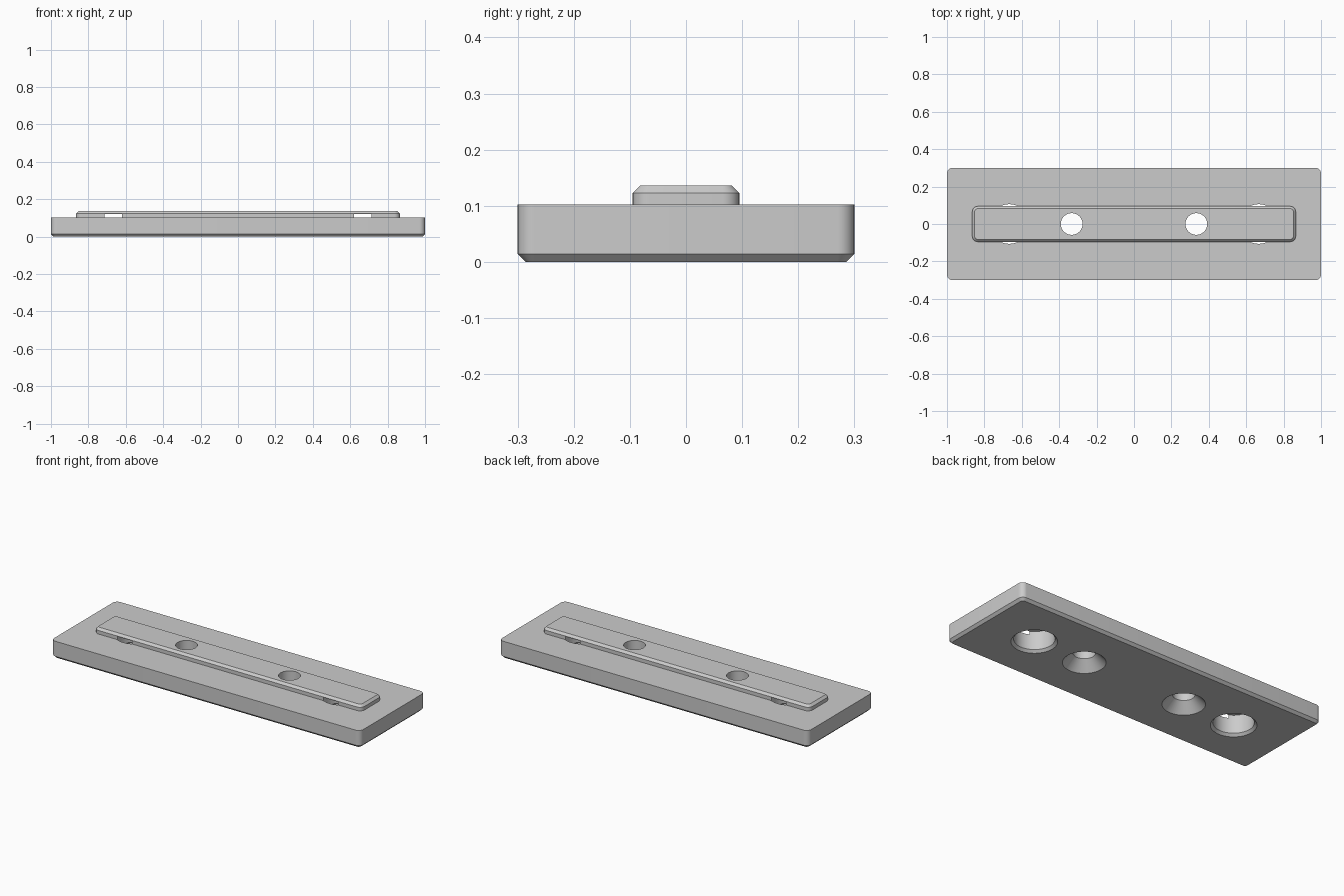
import bpy, bmesh
from math import cos, sin, pi, radians

default = bpy.data.objects.get("Cube")
if default:
    bpy.data.objects.remove(default, do_unlink=True)

grey = bpy.data.materials.new("plain_grey")
grey.use_nodes = True
colour = (0.6, 0.6, 0.6, 1)
grey.diffuse_color = colour
grey.node_tree.nodes["Principled BSDF"].inputs["Base Color"].default_value = colour


def rounded_ring(hx, hy, r, z, steps=8):
    """Outline of a rectangle with rounded corners at height z."""
    pts = []
    for q, (sx, sy) in enumerate([(1, 1), (-1, 1), (-1, -1), (1, -1)]):
        for i in range(steps + 1):
            a = pi / 2 * (q + i / steps)
            pts.append((sx * (hx - r) + r * cos(a), sy * (hy - r) + r * sin(a), z))
    return pts


def circle_ring(x, r, z, sides=48):
    return [(x + r * cos(2 * pi * i / sides), r * sin(2 * pi * i / sides), z)
            for i in range(sides)]


def loft(name, rings):
    """Closed solid skinned through a stack of matching rings."""
    bm = bmesh.new()
    loops = [[bm.verts.new(p) for p in ring] for ring in rings]
    n = len(loops[0])
    for low, high in zip(loops, loops[1:]):
        for i in range(n):
            j = (i + 1) % n
            bm.faces.new((low[i], low[j], high[j], high[i]))
    bm.faces.new(loops[0][::-1])
    bm.faces.new(loops[-1])
    bmesh.ops.recalc_face_normals(bm, faces=bm.faces)
    mesh = bpy.data.meshes.new(name)
    bm.to_mesh(mesh)
    bm.free()
    mesh.materials.append(grey)
    obj = bpy.data.objects.new(name, mesh)
    bpy.context.collection.objects.link(obj)
    return obj


def combine(target, tool, operation):
    """Apply a boolean and discard the tool."""
    tool.hide_render = True
    mod = target.modifiers.new(operation, 'BOOLEAN')
    mod.operation = operation
    mod.solver = 'EXACT'
    mod.object = tool
    bpy.context.view_layer.objects.active = target
    bpy.ops.object.modifier_apply(modifier=mod.name)
    bpy.data.objects.remove(tool, do_unlink=True)


# Base plate with chamfered lower edge
c = 0.014
plate = loft("mounting_plate", [
    rounded_ring(1 - c, 0.3 - c, 0.03 - c, 0),
    rounded_ring(1, 0.3, 0.03, c),
    rounded_ring(1, 0.3, 0.03, 0.102)])

# Raised rail with chamfered upper edge
c = 0.013
rail = loft("raised_rail", [
    rounded_ring(0.865, 0.095, 0.03, 0.05),
    rounded_ring(0.865, 0.095, 0.03, 0.136 - c),
    rounded_ring(0.865 - c, 0.095 - c, 0.03 - c, 0.136)])
combine(plate, rail, 'UNION')

# Countersunk screw holes and blind magnet pockets, entered from below
screw_profile = [(0.114, -0.002), (0.058, 0.056), (0.058, 0.2)]
pocket_profile = [(0.122, -0.002), (0.106, 0.014), (0.106, 0.12)]
for x, profile in ((0.333, screw_profile), (0.667, pocket_profile)):
    for side in (-1, 1):
        cutter = loft("hole_cutter", [circle_ring(side * x, r, z) for r, z in profile])
        combine(plate, cutter, 'DIFFERENCE')

# Smooth the round walls, keep the edges crisp
bpy.ops.object.select_all(action='DESELECT')
plate.select_set(True)
bpy.context.view_layer.objects.active = plate
bpy.ops.object.shade_smooth_by_angle(angle=radians(30))
